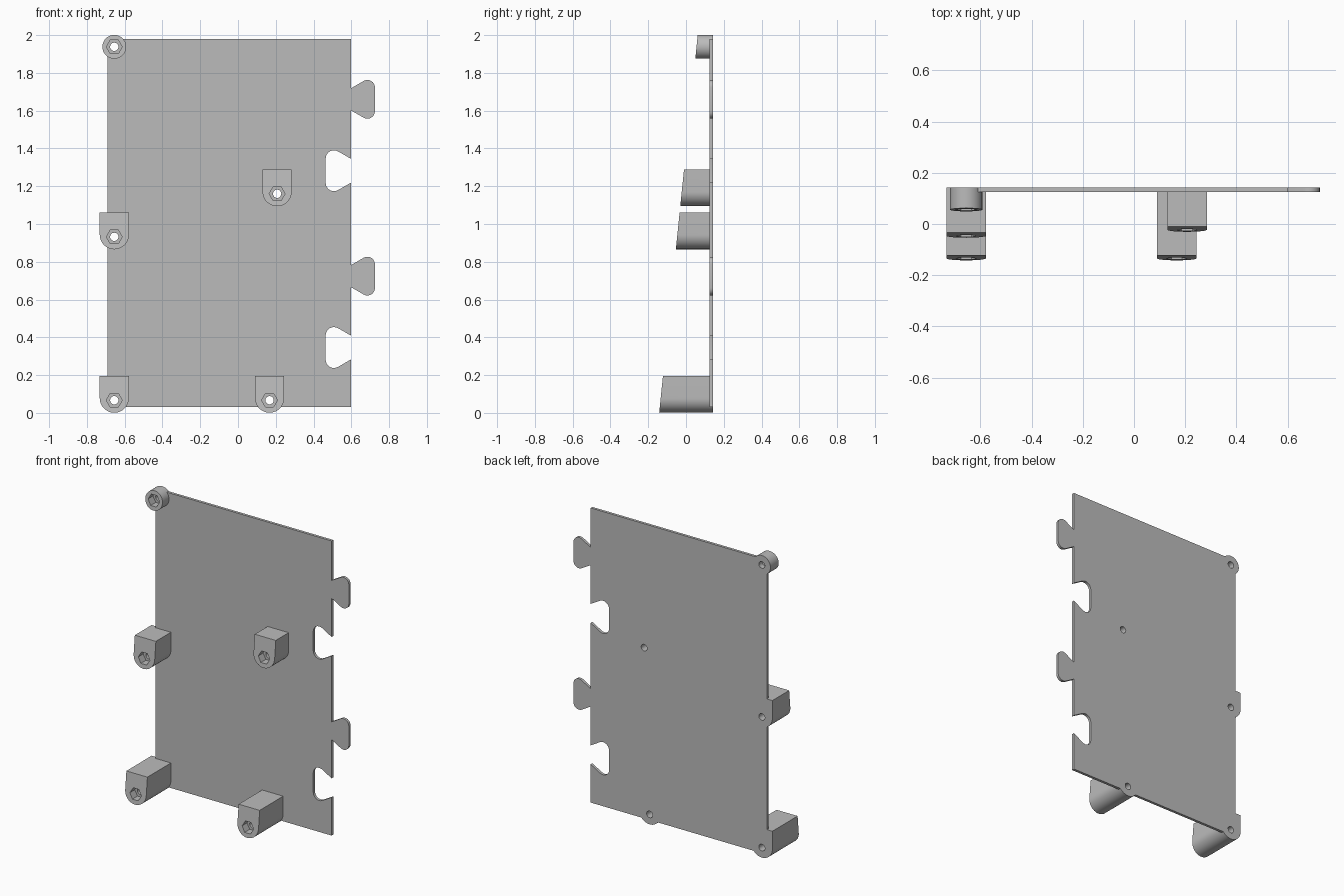
import bpy, bmesh
from math import sin, cos, radians, sqrt

cube = bpy.data.objects.get("Cube")
if cube:
    bpy.data.objects.remove(cube, do_unlink=True)

BACK, PLATE_FRONT = 0.142, 0.124
LEFT, RIGHT, BOTTOM, TOP = -0.692, 0.599, 0.03, 1.98
HOLE_R, HEX_R, HEX_DEPTH = 0.022, 0.042, 0.05

grey = bpy.data.materials.new("light grey")
grey.use_nodes = True
grey.diffuse_color = (0.5, 0.5, 0.5, 1)
grey.node_tree.nodes["Principled BSDF"].inputs["Base Color"].default_value = (0.5, 0.5, 0.5, 1)


def slope(z):
    """Depth of the tilted plane on which all the posts end."""
    return -0.142 + 0.102 * z


def arc(cx, cz, r, start, end, steps):
    angles = [radians(start + (end - start) * i / steps) for i in range(steps + 1)]
    return [(cx + r * cos(a), cz + r * sin(a)) for a in angles]


def prism(name, outline, front, back):
    """Extrude an x-z outline along y; front is a function of z."""
    bm = bmesh.new()
    a = [bm.verts.new((x, front(z), z)) for x, z in outline]
    b = [bm.verts.new((x, back, z)) for x, z in outline]
    bm.faces.new(a)
    bm.faces.new(b[::-1])
    for i in range(len(a)):
        j = (i + 1) % len(a)
        bm.faces.new((a[i], b[i], b[j], a[j]))
    bmesh.ops.recalc_face_normals(bm, faces=bm.faces)
    mesh = bpy.data.meshes.new(name)
    bm.to_mesh(mesh)
    bm.free()
    mesh.materials.append(grey)
    obj = bpy.data.objects.new(name, mesh)
    bpy.context.collection.objects.link(obj)
    return obj


def cut(obj, outline, y0, y1):
    """Cut a straight hole along y and remove the cutter."""
    cutter = prism("cutter", outline, lambda z: y0, y1)
    cutter.hide_render = True
    mod = obj.modifiers.new("hole", 'BOOLEAN')
    mod.operation, mod.solver, mod.object = 'DIFFERENCE', 'EXACT', cutter
    bpy.context.view_layer.objects.active = obj
    bpy.ops.object.modifier_apply(modifier=mod.name)
    bpy.data.objects.remove(cutter, do_unlink=True)


def finish(obj):
    bpy.ops.object.select_all(action='DESELECT')
    obj.select_set(True)
    bpy.context.view_layer.objects.active = obj
    bpy.ops.object.shade_smooth_by_angle(angle=radians(30))


def dovetail(cz, depth, neck, r, side):
    """Rounded dovetail on the joining edge; side 1 is a tab, -1 a slot."""
    reach = depth - r
    half = neck + reach / sqrt(3) - 2 * r / sqrt(3)
    upper = [(reach + r * cos(radians(t)), half + r * sin(radians(t))) for t in range(0, 121, 15)]
    half_profile = upper + [(0, neck)]
    profile = [(x, -z) for x, z in half_profile[::-1]] + half_profile
    return [(RIGHT + side * x, cz + z) for x, z in profile]


# Plate with interlocking tabs and slots
outline = [(LEFT, BOTTOM), (RIGHT, BOTTOM)]
for base in (0, 0.936):
    outline += dovetail(base + 0.346, 0.135, 0.0625, 0.044, -1)
    outline += dovetail(base + 0.724, 0.126, 0.059, 0.04, 1)
outline += [(RIGHT, TOP), (LEFT, TOP)]
plate = prism("plate", outline, lambda z: PLATE_FRONT, BACK)

# Mounting posts: name, hole x, hole z, round or D-shaped
posts = [
    ("upper_right_post", -0.655, 1.938, True),
    ("middle_right_post", -0.655, 0.932, False),
    ("lower_right_post", -0.655, 0.067, False),
    ("middle_left_post", 0.207, 1.160, False),
    ("lower_left_post", 0.167, 0.067, False),
]
for name, x, z, is_round in posts:
    if is_round:
        shape = arc(x, z, 0.063, 0, 360, 48)[:-1]
    else:
        w = 0.077
        shape = arc(x, z + 0.011, w, 180, 360, 24) + [(x + w, z + 0.129), (x - w, z + 0.129)]
    post = prism(name, shape, slope, BACK)
    bore = arc(x, z, HOLE_R, 0, 360, 24)[:-1]
    # Hexagonal nut pocket and screw hole
    cut(post, arc(x, z, HEX_R, 0, 360, 6)[:-1], -0.3, slope(z) + HEX_DEPTH)
    cut(post, bore, -0.3, 0.3)
    cut(plate, bore, -0.3, 0.3)
    finish(post)
finish(plate)
